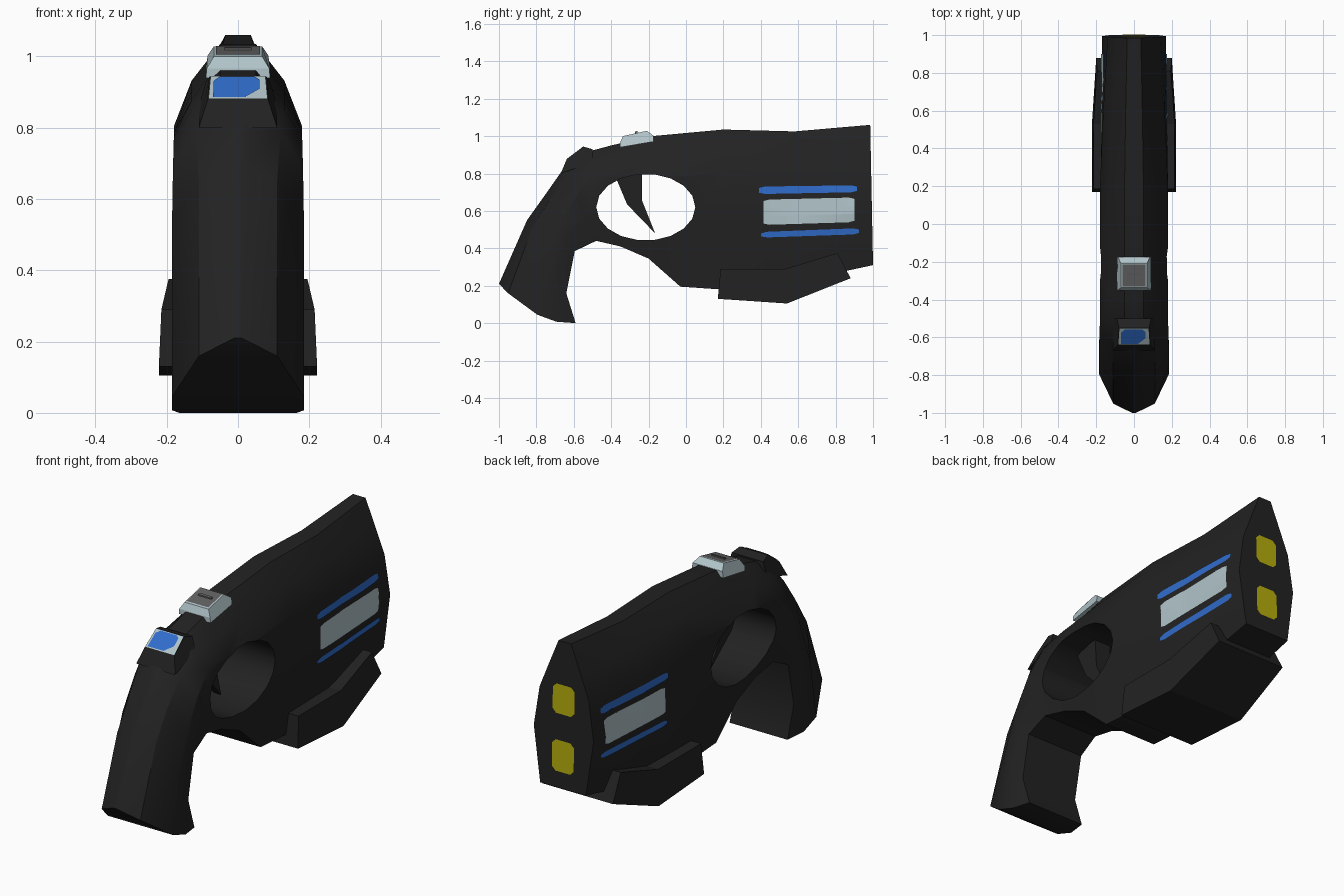
import bpy, bmesh, math
from mathutils import Vector
from mathutils.bvhtree import BVHTree

if "Cube" in bpy.data.objects:
    bpy.data.objects.remove(bpy.data.objects["Cube"])


def material(name, rgb):
    m = bpy.data.materials.new(name)
    m.diffuse_color = (*rgb, 1)
    m.use_nodes = True
    m.node_tree.nodes["Principled BSDF"].inputs["Base Color"].default_value = m.diffuse_color
    return m


BLACK = material("black_polymer", (0.016, 0.016, 0.016))
SILVER = material("pale_silver", (0.44, 0.55, 0.58))
GREY = material("dark_grey", (0.12, 0.12, 0.12))
BLUE = material("blue", (0.03, 0.15, 0.60))
YELLOW = material("yellow", (0.47, 0.42, 0.004))


def make(name, verts, faces, mat, recalc=True):
    me = bpy.data.meshes.new(name)
    me.from_pydata(verts, [], faces)
    if recalc:
        bm = bmesh.new()
        bm.from_mesh(me)
        bmesh.ops.recalc_face_normals(bm, faces=bm.faces)
        bm.to_mesh(me)
        bm.free()
    me.materials.append(mat)
    ob = bpy.data.objects.new(name, me)
    bpy.context.collection.objects.link(ob)
    return ob


def prism(name, profile, mat):
    """Symmetric solid from side-profile points (y, z, half_width)."""
    n = len(profile)
    verts = [(s * w, y, z) for s in (1, -1) for y, z, w in profile]
    faces = [list(range(n)), list(range(2 * n - 1, n - 1, -1))]
    faces += [(i, (i + 1) % n, n + (i + 1) % n, n + i) for i in range(n)]
    return make(name, verts, faces, mat)


# Cross-sections: (fraction from back/top to front/bottom, half width)
GRIP = [(0, .01), (.12, .11), (.5, .185), (.75, .185), (1, .165)]
BODY = [(0, .05), (.12, .13), (.27, .18), (.6, .175), (1, .15)]
MUZZLE = [(0, .036), (.18, .09), (.35, .14), (.62, .17), (1, .13)]


def blend(a, b, k):
    return [(p[0] + (q[0] - p[0]) * k, p[1] + (q[1] - p[1]) * k) for p, q in zip(a, b)]


# Loft stations: outer point, inner point, section
stations = [
    ((-1.0, .21), (-.59, .0), GRIP),
    ((-.85, .55), (-.64, .16), GRIP),
    ((-.75, .69), (-.595, .385), GRIP),
    ((-.645, .84), (-.48, .44), blend(GRIP, BODY, .5)),
    ((-.55, .91), (-.35, .41), BODY),
    ((-.40, .95), (-.20, .345), BODY),
    ((-.18, 1.0), (-.03, .195), BODY),
    ((.20, 1.035), (.19, .18), BODY),
    ((.58, 1.025), (.58, .22), blend(BODY, MUZZLE, .4)),
    ((.985, 1.06), (1.0, .31), MUZZLE),
]

# Body and grip in one loft
verts, faces = [], []
for i, (o, p, sec) in enumerate(stations):
    half = []
    for t, w in sec:
        sag = .24 * t * (1 - t) if i == 0 else 0
        half.append((w, o[0] + (p[0] - o[0]) * t, o[1] + (p[1] - o[1]) * t - sag))
    verts += half + [(-x, y, z) for x, y, z in reversed(half)]
N = 10
for i in range(len(stations) - 1):
    for j in range(N):
        k = (j + 1) % N
        faces.append((i * N + j, i * N + k, (i + 1) * N + k, (i + 1) * N + j))
last = (len(stations) - 1) * N
# Grip base is curved, so it is capped in strips
faces += [(j, j + 1, N - 2 - j, N - 1 - j) for j in range(4)]
faces.append(tuple(range(last, last + N)))
body = make("body_and_grip", verts, faces, BLACK)

# Oval trigger opening
ring = [(-.215 + .265 * math.cos(a), .62 + .178 * math.sin(a), .5)
        for a in (math.tau * i / 18 for i in range(18))]
cutter = prism("trigger_opening_cutter", ring, BLACK)
cutter.hide_render = True
mod = body.modifiers.new("opening", 'BOOLEAN')
mod.operation, mod.solver, mod.object = 'DIFFERENCE', 'EXACT', cutter
bpy.context.view_layer.objects.active = body
body.select_set(True)
bpy.ops.object.modifier_apply(modifier=mod.name)
bpy.data.objects.remove(cutter)
bpy.ops.object.shade_smooth_by_angle(angle=math.radians(32))

# Trigger
prism("trigger", [(-.38, .79, .05), (-.235, .83, .05), (-.235, .655, .04),
                  (-.165, .48, .02), (-.315, .635, .04)], BLACK)

# Cartridge housing under the barrel
prism("lower_housing", [(.185, .29, .215), (.17, .13, .222), (.54, .105, .222),
                        (.88, .24, .20), (.81, .375, .195), (.53, .29, .215)], BLACK)

# Rear display mount with screen plates
prism("display_mount", [(-.67, .80, .11), (-.637, .878, .085), (-.55, .944, .08),
                        (-.50, .93, .09), (-.50, .86, .11)], BLACK)


def slope_plate(name, outline, lift, mat):
    """Flat plate on the sloped display: outline in (x, 0..1 up the slope)."""
    a, d, n = Vector((0, -.637, .878)), Vector((0, .087, .066)), Vector((0, -.6, .8))
    pts = [a + d * v + Vector((u, 0, 0)) + n * lift for u, v in outline]
    make(name, pts, [list(range(len(pts)))], mat, False)


slope_plate("display_frame", [(-.083, .02), (.083, .02), (.077, .98), (-.077, .98)], .003, SILVER)
slope_plate("display_screen", [(-.07, .06), (.02, .06), (.06, .4), (.06, .8), (.045, .93),
                               (-.05, .93), (-.068, .75)], .006, BLUE)

# Selector block on top: silver frustum with grey top
prism("selector_block", [(-.352, .94, .09), (-.352, .966, .088), (-.337, 1.0, .068),
                         (-.21, 1.028, .068), (-.175, 1.003, .085), (-.175, .97, .09)], SILVER)
make("selector_top", [(-.062, -.33, 1.005), (.062, -.33, 1.005),
                      (.062, -.215, 1.030), (-.062, -.215, 1.030)], [(0, 1, 2, 3)], GREY, False)
prism("selector_ridge", [(-.272, 1.012, .038), (-.272, 1.024, .038),
                         (-.26, 1.027, .038), (-.26, 1.014, .038)], GREY)

# Thin plates projected onto the body surface
tree = BVHTree.FromObject(body, bpy.context.evaluated_depsgraph_get())


def project(start, direction, lift=.004):
    d = Vector(direction)
    return tree.ray_cast(Vector(start), d)[0] - d * lift


def side_plate(name, y0, y1, low, high, mat, tip=.012):
    """low/high are (z at y0, z at y1); ends are slightly rounded by pinching."""
    cols, rows = 16, 3
    for side, s in (("right", 1), ("left", -1)):
        pts = []
        for i in range(cols + 1):
            u = i / cols if 0 < i < cols else float(i == cols)
            a = low[0] + (low[1] - low[0]) * u
            b = high[0] + (high[1] - high[0]) * u
            if i in (0, cols):
                a, b = a + tip * .6, b - tip * .6
            for j in range(rows + 1):
                pts.append(project((2 * s, y0 + (y1 - y0) * u, a + (b - a) * j / rows), (-s, 0, 0)))
        quads = []
        for i in range(cols):
            for j in range(rows):
                q = [i * 4 + j, (i + 1) * 4 + j, (i + 1) * 4 + j + 1, i * 4 + j + 1]
                quads.append(q if s > 0 else q[::-1])
        make(f"{name}_{side}", pts, quads, mat, False)


side_plate("upper_stripe", .39, .915, (.69, .70), (.73, .737), BLUE)
side_plate("side_panel", .415, .90, (.525, .54), (.66, .672), SILVER)
side_plate("lower_stripe", .40, .925, (.457, .475), (.487, .508), BLUE)

# Yellow muzzle doors with clipped corners
for label, z0, z1 in (("upper", .69, .84), ("lower", .395, .555)):
    c, w = .02, .062
    outline = [(w, z0 + c), (w, z1 - c), (w - c, z1), (c - w, z1),
               (-w, z1 - c), (-w, z0 + c), (c - w, z0), (w - c, z0)]
    pts = [project((x, 3, z), (0, -1, 0)) for x, z in outline]
    make(f"{label}_muzzle_door", pts, [list(range(8))[::-1]], YELLOW, False)
    me = bpy.data.objects[f"{label}_muzzle_door"].data
    if me.polygons[0].normal.y < 0:
        me.flip_normals()
